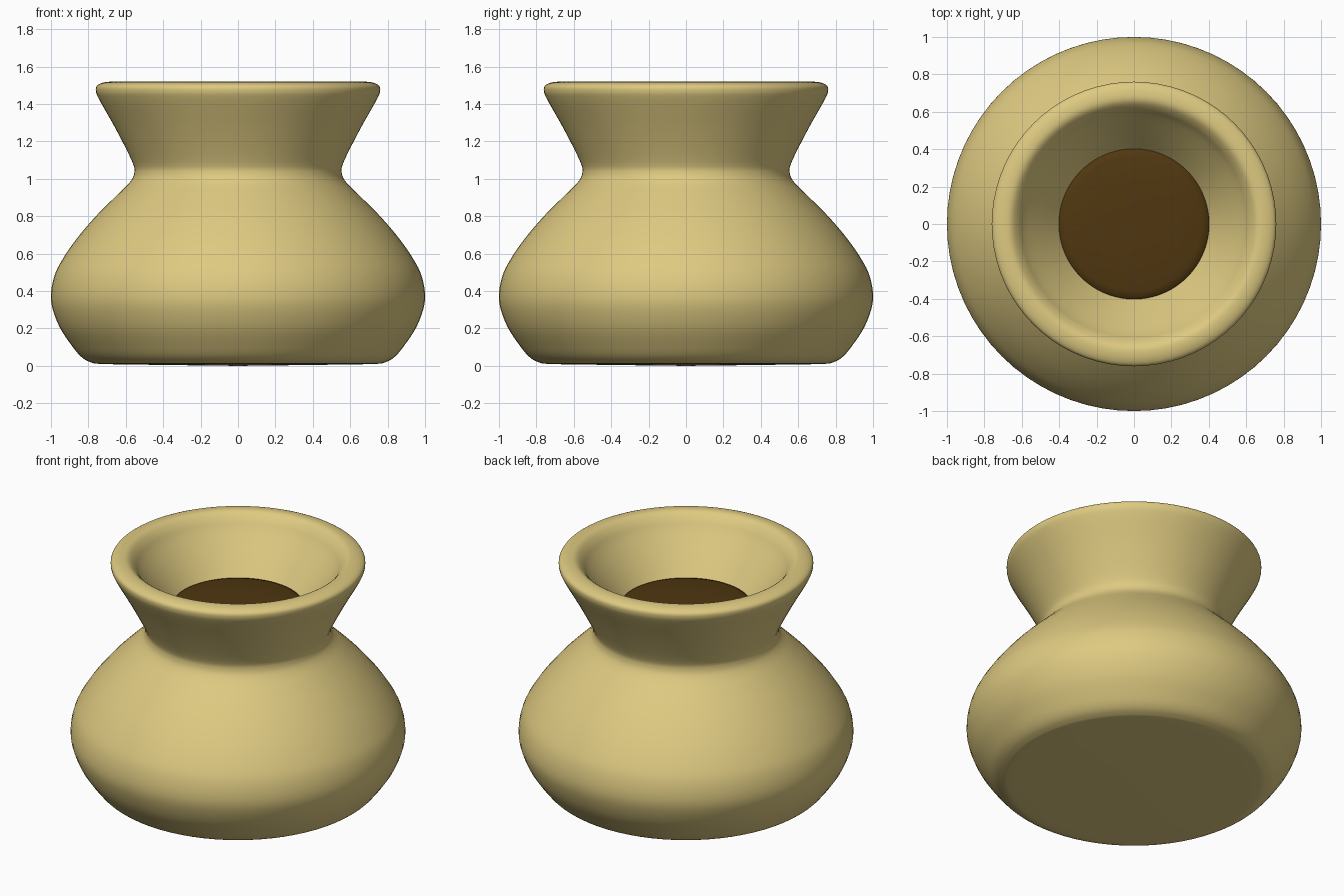
import bpy
import math
from mathutils import Vector

cube = bpy.data.objects.get("Cube")
if cube:
    bpy.data.objects.remove(cube, do_unlink=True)


def material(name, color):
    mat = bpy.data.materials.new(name)
    mat.use_nodes = True
    mat.diffuse_color = (*color, 1)
    mat.node_tree.nodes["Principled BSDF"].inputs["Base Color"].default_value = (*color, 1)
    return mat


def smooth_profile(points, steps=4):
    """Catmull-Rom curve through (radius, height) points."""
    p = [Vector(q) for q in points]
    p = [p[0]] + p + [p[-1]]
    out = []
    for a, b, c, d in zip(p, p[1:], p[2:], p[3:]):
        for i in range(steps):
            t = i / steps
            out.append(0.5 * (2 * b + (c - a) * t + (2 * a - 5 * b + 4 * c - d) * t**2
                              + (3 * b - a - 3 * c + d) * t**3))
    return out + [p[-1]]


def lathe(name, profile, mat, segments=72):
    """Spin a profile about z; a radius of zero becomes a single pole."""
    verts, rings, faces = [], [], []
    for r, z in profile:
        start = len(verts)
        if r < 0.001:
            verts.append((0, 0, z))
            rings.append([start] * segments)
        else:
            for i in range(segments):
                a = math.tau * i / segments
                verts.append((r * math.cos(a), r * math.sin(a), z))
            rings.append(list(range(start, start + segments)))
    for low, high in zip(rings, rings[1:]):
        for i in range(segments):
            j = (i + 1) % segments
            quad = [low[i], low[j], high[j], high[i]]
            faces.append(list(dict.fromkeys(quad)))
    mesh = bpy.data.meshes.new(name)
    mesh.from_pydata(verts, [], faces)
    mesh.materials.append(mat)
    obj = bpy.data.objects.new(name, mesh)
    bpy.context.collection.objects.link(obj)
    bpy.ops.object.select_all(action="DESELECT")
    obj.select_set(True)
    bpy.context.view_layer.objects.active = obj
    bpy.ops.object.shade_smooth_by_angle(angle=math.radians(50))
    return obj


clay = material("pale clay", (0.73, 0.59, 0.22))
brown = material("dark brown", (0.08, 0.038, 0.005))

# Pot: base, round belly, pinched neck, flared rim and inner funnel
lathe("pot", smooth_profile([
    (0, 0), (0.4, 0.005), (0.72, 0.01), (0.79, 0.02), (0.84, 0.05), (0.89, 0.11),
    (0.95, 0.2), (0.99, 0.3), (1.0, 0.38), (0.985, 0.47), (0.95, 0.55),
    (0.87, 0.67), (0.76, 0.8), (0.65, 0.91), (0.58, 0.98), (0.555, 1.03),
    (0.565, 1.09), (0.65, 1.26), (0.74, 1.42), (0.76, 1.47), (0.752, 1.5),
    (0.71, 1.517), (0.66, 1.515), (0.62, 1.48), (0.58, 1.42), (0.48, 1.29),
    (0.39, 1.17),
]), clay)

# Contents: shallow domed surface closing the throat
lathe("contents", [(0.39, 1.16), (0.403, 1.185), (0.395, 1.195), (0.36, 1.203),
                   (0.2, 1.21), (0, 1.212)], brown)
